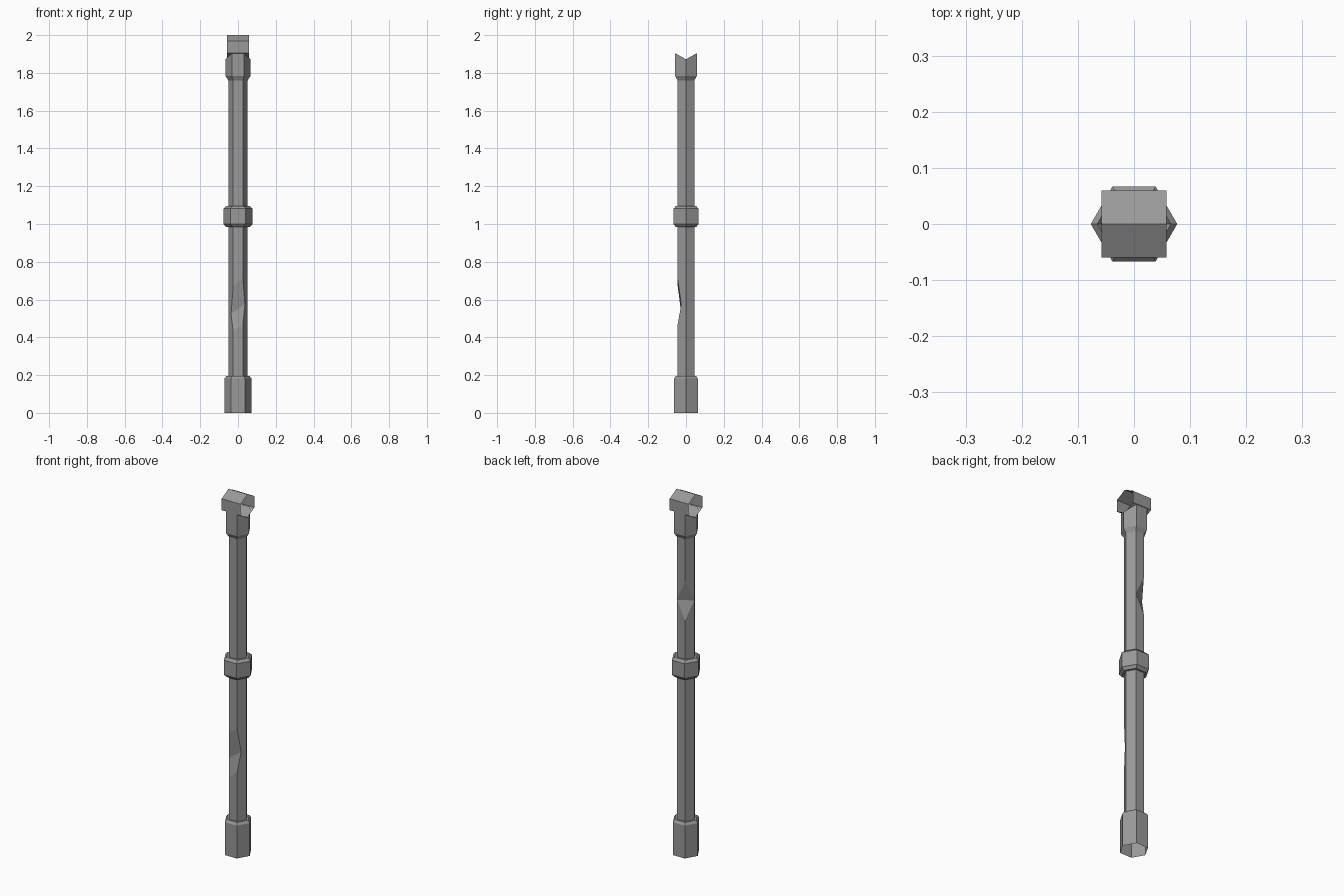
import bpy, bmesh
from math import cos, sin, pi, radians
from mathutils import Matrix

if "Cube" in bpy.data.objects:
    bpy.data.objects.remove(bpy.data.objects["Cube"])

# dark grey stone
stone = bpy.data.materials.new("dark_grey")
stone.diffuse_color = (0.32, 0.32, 0.32, 1)
stone.use_nodes = True
stone.node_tree.nodes["Principled BSDF"].inputs["Base Color"].default_value = stone.diffuse_color


def make_object(name, bm):
    bmesh.ops.recalc_face_normals(bm, faces=bm.faces)
    me = bpy.data.meshes.new(name)
    bm.to_mesh(me)
    bm.free()
    me.materials.append(stone)
    ob = bpy.data.objects.new(name, me)
    bpy.context.collection.objects.link(ob)
    return ob


def loft(name, rings, caps=(True, True)):
    """Skin a list of equal-length point rings."""
    bm = bmesh.new()
    vs = [[bm.verts.new(p) for p in ring] for ring in rings]
    for a, b in zip(vs, vs[1:]):
        for i in range(len(a)):
            j = (i + 1) % len(a)
            bm.faces.new((a[i], a[j], b[j], b[i]))
    if caps[0]:
        bm.faces.new(vs[0][::-1])
    if caps[1]:
        bm.faces.new(vs[-1])
    return make_object(name, bm)


def hexagon(r, z):
    return [(r * cos(i * pi / 3), r * sin(i * pi / 3), z) for i in range(6)]


def hex_stack(name, profile, caps=(False, False)):
    return loft(name, [hexagon(r, z) for r, z in profile], caps)


# shaft
R = 0.051
shaft = hex_stack("shaft", [(R, 0.195), (R, 1.77)], (True, True))


# V-shaped chips cut out of the shaft
def chip(name, angle, depth, surface, z_low, z_mid, z_high, slant=0.0):
    out = 0.15
    k = (out - depth) / (surface - depth)
    prof = [(depth, z_mid), (out, z_mid + (z_high - z_mid) * k),
            (out, z_mid + (z_low - z_mid) * k)]
    rings = [[(d, s * 0.12, z + s * 0.12 * slant) for d, z in prof] for s in (-1, 1)]
    cutter = loft(name, rings)
    cutter.data.transform(Matrix.Rotation(radians(angle), 4, 'Z'))
    cutter.hide_render = True
    mod = shaft.modifiers.new(name, 'BOOLEAN')
    mod.operation = 'DIFFERENCE'
    mod.solver = 'EXACT'
    mod.object = cutter
    return cutter


cutters = [chip("front_chip_cutter", -90, 0.025, 0.044, 0.45, 0.55, 0.69, 0.7),
           chip("back_chip_cutter", 120, R / 2, R, 1.31, 1.41, 1.525)]

# bake the chips, drop the cutters and open the hidden shaft ends
dg = bpy.context.evaluated_depsgraph_get()
baked = bpy.data.meshes.new_from_object(shaft.evaluated_get(dg))
shaft.modifiers.clear()
shaft.data = baked
for c in cutters:
    bpy.data.objects.remove(c)
bm = bmesh.new()
bm.from_mesh(baked)
ends = [f for f in bm.faces if abs(f.normal.z) > 0.99]
bmesh.ops.delete(bm, geom=ends, context='FACES')
bm.to_mesh(baked)
bm.free()

# base sleeve (open underneath) and middle collar
hex_stack("base", [(0.072, 0), (0.072, 0.182), (0.062, 0.195), (R, 0.195)])
hex_stack("middle_collar", [(R, 0.985), (0.063, 0.985), (0.077, 1.0),
                            (0.077, 1.081), (0.063, 1.094), (R, 1.094)])

# top collar, its rim following the underside of the head
rim = [(x, y, 1.872 + abs(y) * 0.56) for x, y, z in hexagon(0.066, 0)]
loft("top_collar", [hexagon(R, 1.76), hexagon(0.066, 1.783), rim], (False, False))

# head: open-ended hexagonal tube lying along x
section = [(0, 2.0), (0.06, 1.968), (0.06, 1.904), (0, 1.872), (-0.06, 1.904), (-0.06, 1.968)]
loft("head_tube", [[(x, y, z) for y, z in section] for x in (-0.058, 0.058)], (False, False))
